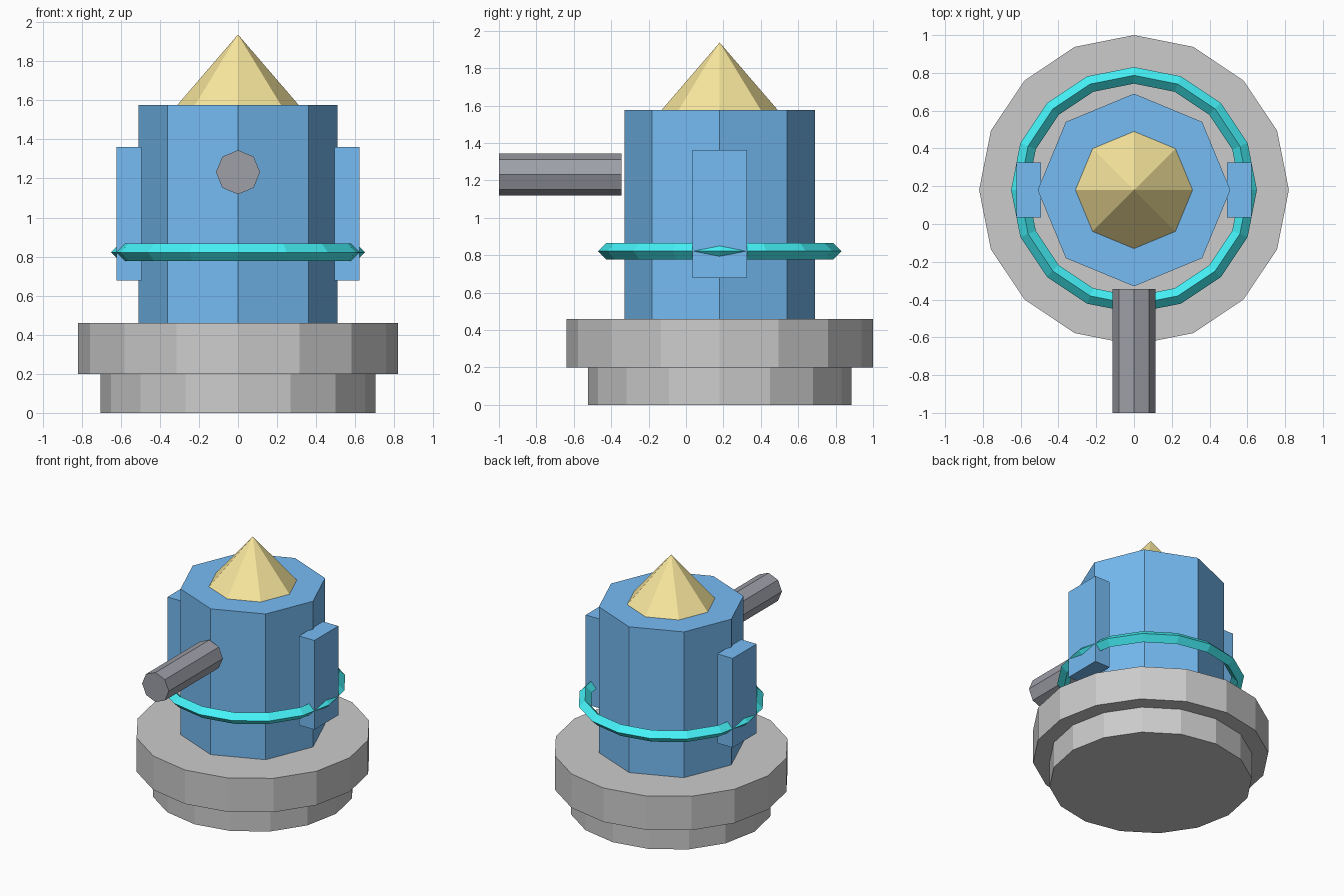
import bpy
from math import pi

if "Cube" in bpy.data.objects:
    bpy.data.objects.remove(bpy.data.objects["Cube"])

CY = 0.18  # y of the turret axis


def material(name, rgb):
    m = bpy.data.materials.new(name)
    m.diffuse_color = (*rgb, 1)
    m.use_nodes = True
    m.node_tree.nodes["Principled BSDF"].inputs["Base Color"].default_value = m.diffuse_color
    return m


def finish(name, mat=None):
    ob = bpy.context.object
    ob.name = name
    if mat:
        ob.data.materials.append(mat)
    return ob


def drum(name, sides, r, z0, z1, mat=None, top=None):
    """Upright prism, or a cone when top is given."""
    bpy.ops.mesh.primitive_cone_add(vertices=sides, radius1=r, radius2=r if top is None else top,
                                    depth=z1 - z0, location=(0, CY, (z0 + z1) / 2))
    return finish(name, mat)


blue = material("blue_paint", (0.18, 0.5, 0.9))
gold = material("gold", (0.95, 0.8, 0.34))
cyan = material("cyan_glow", (0.06, 0.9, 0.95))
dark = material("dark_metal", (0.34, 0.35, 0.39))

# Stepped base
drum("base_foot", 16, 0.705, 0, 0.2)
drum("base_plate", 16, 0.82, 0.2, 0.46)

# Octagonal tower and pointed cap
drum("tower_body", 8, 0.51, 0.46, 1.577, blue)
drum("cap", 8, 0.31, 1.577, 1.937, gold, top=0)

# Ring with diamond cross-section
bpy.ops.mesh.primitive_torus_add(major_segments=16, minor_segments=4, major_radius=0.607,
                                 minor_radius=0.044, location=(0, CY, 0.822))
finish("ring", cyan)

# Side panels
for side, label in ((-1, "left"), (1, "right")):
    bpy.ops.mesh.primitive_cube_add(size=1, location=(side * 0.558, CY, 1.02))
    panel = finish(label + "_side_panel", blue)
    panel.scale = (0.13, 0.29, 0.684)

# Barrel pointing forward
bpy.ops.mesh.primitive_cylinder_add(vertices=8, radius=0.113, depth=0.655,
                                    location=(0, -0.6725, 1.232), rotation=(pi / 2, 0, 0))
finish("barrel", dark)
